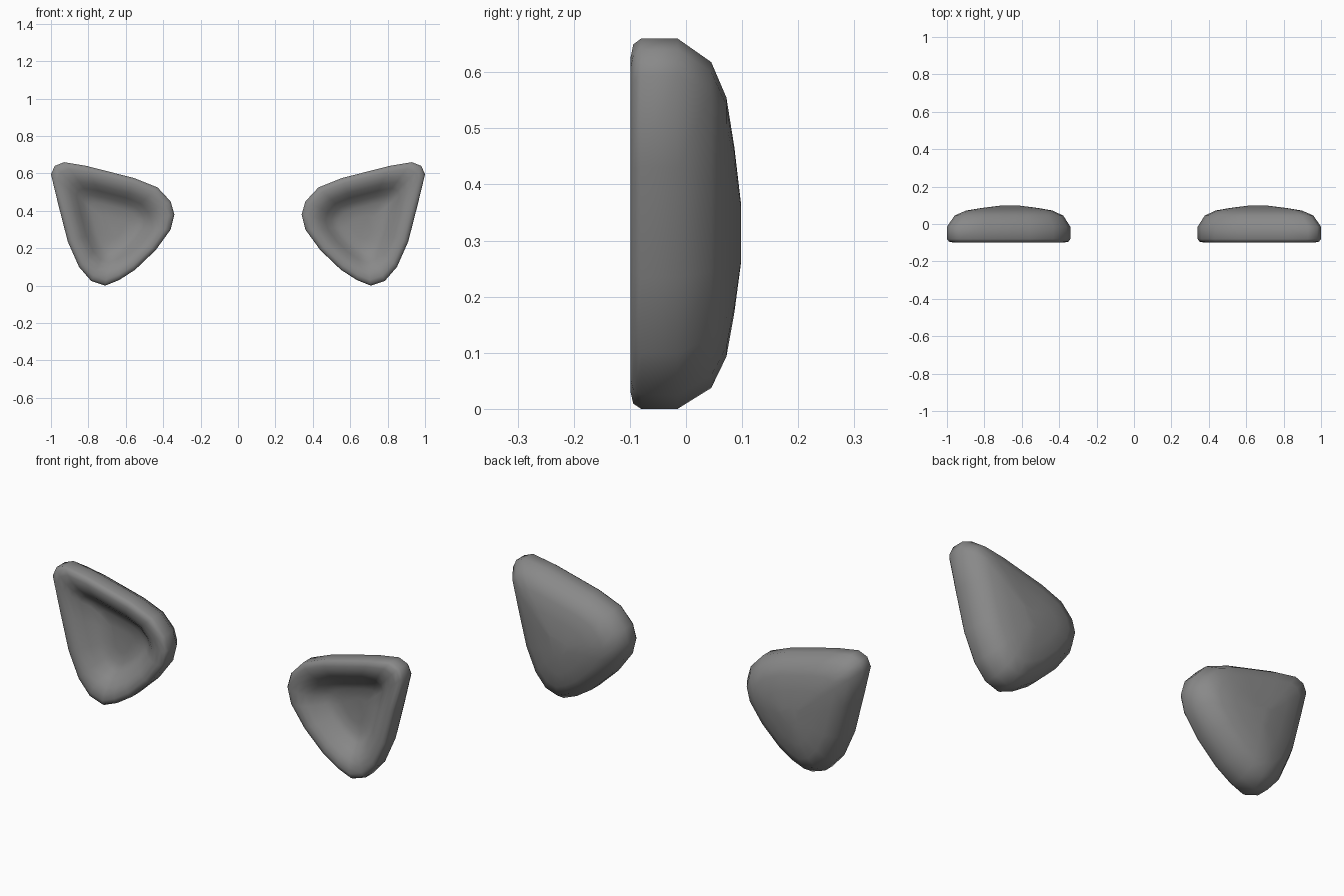
import bpy
import bmesh

cube = bpy.data.objects.get("Cube")
if cube:
    bpy.data.objects.remove(cube, do_unlink=True)

# Single grey material
grey = bpy.data.materials.new("soft_grey")
grey.use_nodes = True
COLOR = (0.25, 0.25, 0.25, 1)
grey.diffuse_color = COLOR
grey.node_tree.nodes["Principled BSDF"].inputs["Base Color"].default_value = COLOR

# Rounded triangular ear outline (x, z)
OUTLINE = [(.93, .66), (.98, .64), (1, .595), (.96, .43), (.91, .235), (.85, .1),
           (.785, .025), (.71, 0), (.635, .03), (.55, .085), (.44, .19), (.36, .3),
           (.34, .38), (.36, .45), (.43, .525), (.555, .575), (.81, .64)]
CENTER = (.66, .31)

# Loft rings (scale, depth), from the domed back over the rim into the hollow
RINGS = [(.16, .098), (.45, .086), (.7, .072), (.88, .045), (1, -.015), (1, -.08),
         (.97, -.094), (.9, -.099), (.8, -.095), (.7, -.08), (.6, -.052),
         (.5, -.02), (.38, -.003), (.2, .004)]


def loft_ear(name, side):
    bm = bmesh.new()
    loops = []
    for scale, depth in RINGS:
        loops.append([bm.verts.new((side * (CENTER[0] + (x - CENTER[0]) * scale), depth,
                                    CENTER[1] + (z - CENTER[1]) * scale))
                      for x, z in OUTLINE])
    count = len(OUTLINE)
    for a, b in zip(loops, loops[1:]):
        for i in range(count):
            j = (i + 1) % count
            bm.faces.new((a[i], a[j], b[j], b[i]))
    # Close the back dome and the hollow floor
    bm.faces.new(loops[0])
    bm.faces.new(loops[-1])
    bmesh.ops.recalc_face_normals(bm, faces=bm.faces)
    for face in bm.faces:
        face.smooth = True
    mesh = bpy.data.meshes.new(name)
    bm.to_mesh(mesh)
    bm.free()
    mesh.materials.append(grey)
    ear = bpy.data.objects.new(name, mesh)
    bpy.context.collection.objects.link(ear)


for name, side in (("left_ear", 1), ("right_ear", -1)):
    loft_ear(name, side)
